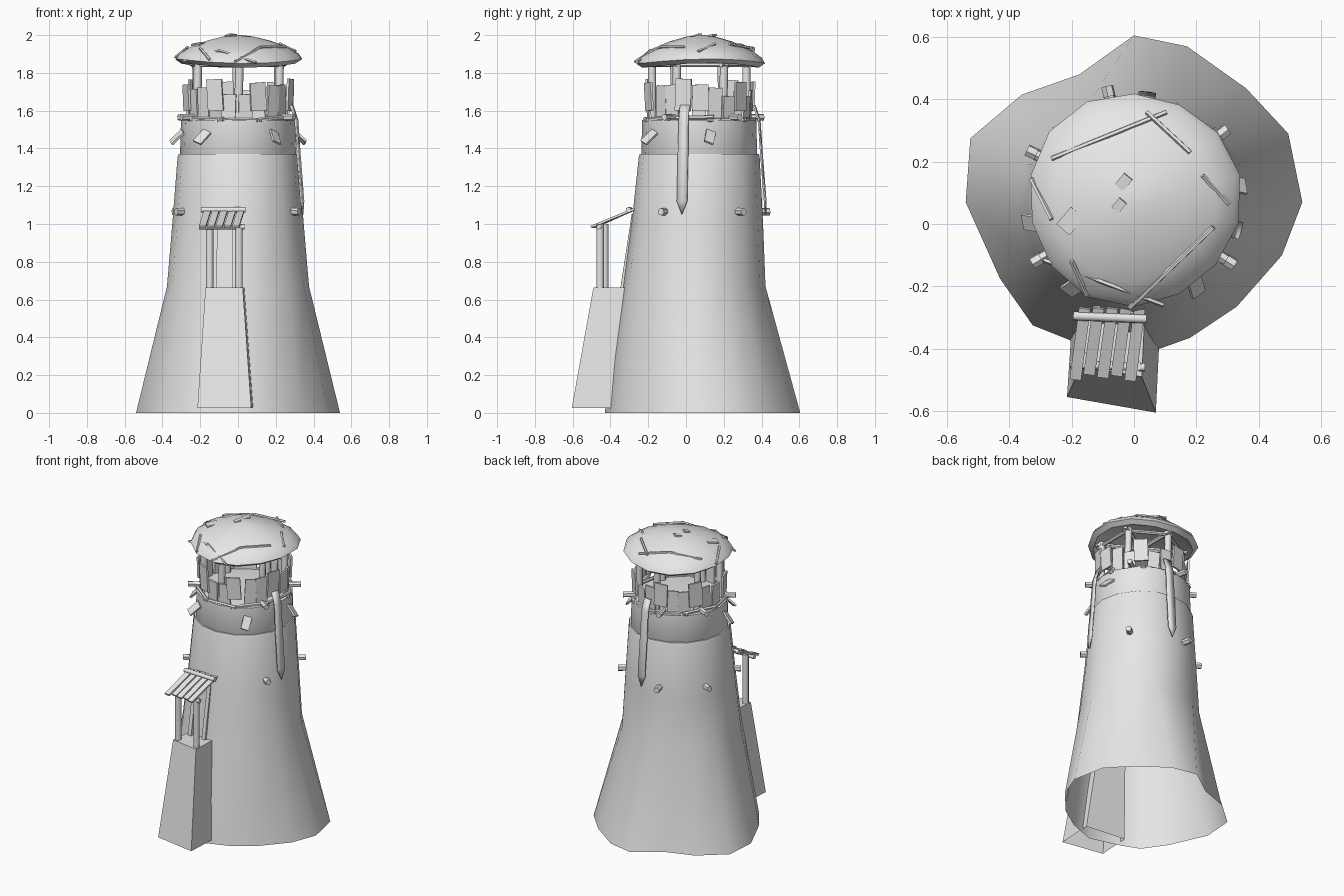
import bpy, bmesh, math, random
from mathutils import Vector, Matrix

random.seed(4)
cube = bpy.data.objects.get("Cube")
if cube:
    bpy.data.objects.remove(cube, do_unlink=True)

grey = bpy.data.materials.new("plain_grey")
grey.use_nodes = True
grey.diffuse_color = (0.8, 0.8, 0.8, 1)
grey.node_tree.nodes["Principled BSDF"].inputs["Base Color"].default_value = (0.8, 0.8, 0.8, 1)

CY = 0.07  # tower axis offset


def finish(name, bm, angle=35):
    bmesh.ops.recalc_face_normals(bm, faces=bm.faces)
    me = bpy.data.meshes.new(name)
    bm.to_mesh(me)
    bm.free()
    me.materials.append(grey)
    me.shade_smooth()
    me.set_sharp_from_angle(angle=math.radians(angle))
    ob = bpy.data.objects.new(name, me)
    bpy.context.collection.objects.link(ob)
    return ob


def loft(name, rings, cap_end=False, cap_start=False, angle=35):
    bm = bmesh.new()
    vs = [[bm.verts.new(p) for p in ring] for ring in rings]
    n = len(vs[0])
    for a, b in zip(vs, vs[1:]):
        for i in range(n):
            j = (i + 1) % n
            bm.faces.new((a[i], a[j], b[j], b[i]))
    if cap_start:
        bm.faces.new(vs[0])
    if cap_end:
        bm.faces.new(vs[-1])
    return finish(name, bm, angle)


def circle(r, z, n=16, cy=CY, wob=0.0, zwob=0.0):
    pts = []
    for i in range(n):
        a = math.pi / 2 + math.tau * i / n
        q = r * (1 + wob * math.sin(3 * a + 1))
        pts.append((q * math.cos(a), cy + q * math.sin(a), z + zwob * math.sin(2 * a + 1.3)))
    return pts


def polar(deg, r, z):
    a = math.radians(deg)
    return Vector((r * math.cos(a), CY + r * math.sin(a), z))


def log(name, pts, r, sides=7):
    """Round timber through a few points."""
    pts = [Vector(p) for p in pts]
    d = (pts[-1] - pts[0]).normalized()
    u = d.orthogonal().normalized()
    v = d.cross(u)
    rings = [[p + r * (math.cos(t) * u + math.sin(t) * v)
              for t in (math.tau * k / sides for k in range(sides))] for p in pts]
    return loft(name, rings, True, True, 55)


def plank(name, a, b, width, thick, facing):
    """Flat board from a to b, with its broad side towards facing."""
    a, b = Vector(a), Vector(b)
    d = b - a
    w = d.cross(Vector(facing)).normalized()
    n = w.cross(d).normalized()
    bm = bmesh.new()
    m = Matrix((w * width, n * thick, d)).transposed().to_4x4()
    m.translation = (a + b) / 2
    bmesh.ops.create_cube(bm, size=1, matrix=m)
    return finish(name, bm)


# Flared tower body with an uneven, open foot
foot = [(0, .605), (-.175, .48), (-.36, .415), (-.525, .275), (-.54, .07), (-.43, -.175),
        (-.325, -.325), (-.2, -.375), (0, -.43), (.18, -.365), (.33, -.265), (.475, -.1),
        (.54, .07), (.495, .29), (.36, .435), (.17, .57)]
loft("tower_body", [[(x, y, 0) for x, y in foot], circle(.376, .67, cy=.045),
                    circle(.348, 1.0, cy=.06), circle(.32, 1.355), circle(.315, 1.37),
                    circle(.29, 1.372)], angle=50)

# Collar and gallery floor
loft("tower_collar", [circle(.296, 1.34), circle(.307, 1.36), circle(.302, 1.55), circle(.27, 1.555)],
     cap_end=True)

# Logs lying round the top of the collar
for i in range(9):
    a = 40 * i + 12
    log("collar_ring_log", [polar(a - 3, .3, 1.555 + random.uniform(-.01, .01)),
                            polar(a + 43, .3, 1.56 + random.uniform(-.01, .01))], .011, 6)

# Parapet boards of uneven height
COUNT = 22
for i in range(COUNT):
    a = 360 * i / COUNT + random.uniform(-3, 3)
    outer = i % 3 == 0
    r = .285 if outer else .268
    lo = 1.60 if outer else 1.555
    hi = random.uniform(1.73, 1.77) if outer else random.uniform(1.67, 1.74)
    plank("parapet_board", polar(a, r, lo), polar(a + random.uniform(-2, 2), r + .005, hi),
          .088 if outer else .074, .012, polar(a, 1, 0) - polar(a, 0, 0))

# Gallery posts and roof ties
for i in range(6):
    a = 30 + 60 * i
    log("gallery_post", [polar(a, .25, 1.55), polar(a + 2, .25, 1.86)], .022, 8)
    log("roof_tie", [polar(a - 5, .27, 1.842), polar(a + 65, .27, 1.842)], .012, 6)
for a in (30, 90, 150):
    log("roof_cross_beam", [polar(a, .29, 1.85), polar(a + 180, .29, 1.85)], .014, 6)

# Domed roof
ROOF = [(.31, 1.84), (.342, 1.862), (.325, 1.89), (.265, 1.93), (.17, 1.968), (.08, 1.992), (.02, 2.0)]
rings = [circle(r, z, 14, .08, .02, .012 * min(1, (2.0 - z) * 8)) for r, z in ROOF]
inside = [circle(.02, 1.9, 14, .08), circle(.27, 1.862, 14, .08)]
loft("roof", inside + rings, True, True, 45)


def roof_z(x, y):
    r = math.hypot(x, y - .08)
    for (r0, z0), (r1, z1) in zip(ROOF[1:], ROOF[2:]):
        if r >= r1:
            return z1 + (z0 - z1) * (r - r1) / (r0 - r1)
    return 2.0


# Loose sticks on the roof
sticks = [(-.265, .21, .105, .36), (.04, .36, .18, .23), (.22, .155, .305, .065),
          (.255, -.01, -.015, -.27), (-.29, -.115, .095, -.26), (-.33, .145, -.265, .015),
          (-.2, -.12, -.15, -.23)]
for x0, y0, x1, y1 in sticks:
    mx, my = (x0 + x1) / 2, (y0 + y1) / 2
    log("roof_stick", [(x0, y0, roof_z(x0, y0) + .012), (mx, my, roof_z(mx, my) + .002),
                       (x1, y1, roof_z(x1, y1) + .012)], .008, 5)

# Small patches on the roof
for x, y, s in ((-.2, .01, .055), (-.03, .135, .035), (-.045, .06, .03)):
    z = roof_z(x, y) + .003
    plank("roof_patch", (x - s / 2, y - s / 2, z - .006), (x + s / 3, y + s / 2, z + .004), s, .01, (0, 0, 1))

# Beam ends poking out of the wall and the collar
for a in (38, 103, 154, 211, -32):
    log("wall_beam_end", [polar(a, .3, 1.065), polar(a, .382, 1.065)], .02, 6)
    log("collar_beam_end", [polar(a, .26, 1.565), polar(a, .35, 1.565)], .018, 6)

# Tilted boards leaning out from the collar
for a in (10, 192, 235, -53):
    out = polar(a, 1, 0) - polar(a, 0, 0)
    plank("collar_board", polar(a + 2, .3, 1.49), polar(a - 2, .36, 1.43), .052, .012, out)

# Pointed cloth strips hanging over the parapet
for a in (-15, 83):
    bm = bmesh.new()
    side = polar(a + 90, 1, 0) - polar(a + 90, 0, 0)
    rows = []
    for z, r, w in ((1.63, .293, .026), (1.55, .32, .026), (1.37, .332, .028), (1.12, .352, .028)):
        rows.append([bm.verts.new(polar(a, r, z) + side * w * k) for k in (-1, 1)])
    for p, q in zip(rows, rows[1:]):
        bm.faces.new((p[0], p[1], q[1], q[0]))
    tip = bm.verts.new(polar(a, .354, 1.05))
    bm.faces.new((rows[-1][0], rows[-1][1], tip))
    strip = finish("cloth_strip", bm)
    solid = strip.modifiers.new("thickness", "SOLIDIFY")
    solid.thickness = .008
    solid.offset = 0

# Tapered entrance block
low = [(-.215, -.555, .025), (.07, -.605, .025), (.082, -.36, .025), (-.2, -.33, .025)]
high = [(-.172, -.455, .665), (.025, -.49, .665), (.035, -.28, .665), (-.15, -.26, .665)]
loft("entrance_block", [low, high], cap_end=True)

# Porch posts, door frame and beams
for x, y in ((-.15, -.43), (.005, -.455)):
    log("porch_post", [(x, y, .65), (x, y, 1.0)], .02, 8)
for x in (-.125, -.02):
    plank("door_jamb", (x, -.335, .66), (x + .005, -.275, 1.05), .025, .025, (0, -1, 0))
plank("door_panel", (-.07, -.315, .66), (-.07, -.262, 1.02), .09, .01, (0, -1, 0))
log("porch_lower_beam", [(-.205, -.45, .985), (.035, -.46, .985)], .014)
log("porch_upper_beam", [(-.195, -.295, 1.075), (.04, -.305, 1.075)], .015)

# Porch roof slats
for i in range(5):
    x = -.158 + i * .044
    drop = random.uniform(-.015, .015)
    plank("porch_slat", (x, -.27, 1.08), (x - .03, -.495 + drop, .985), .037, .012, (0, 0, 1))
